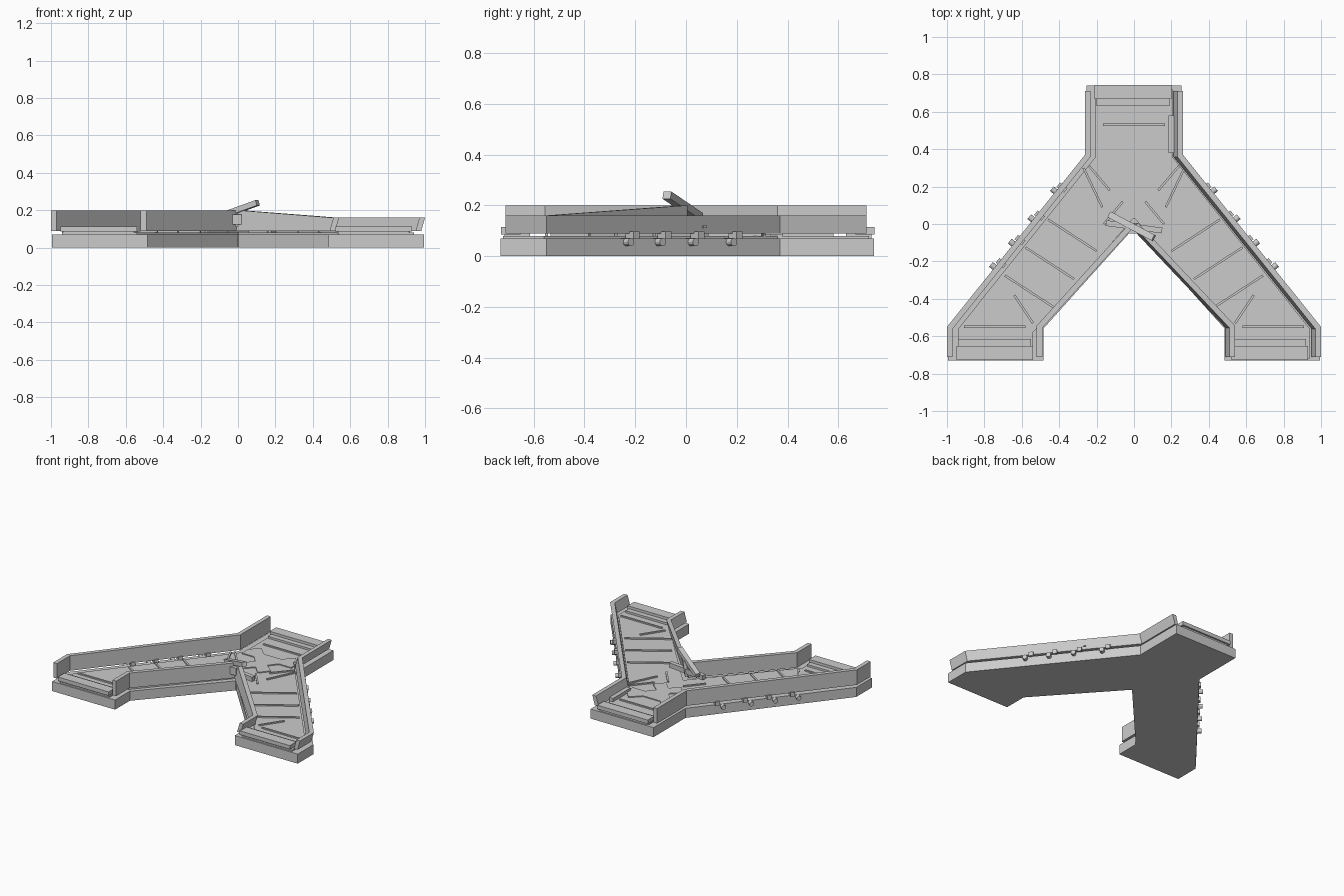
import bpy, bmesh, math
from mathutils import Vector, Matrix

if "Cube" in bpy.data.objects:
    bpy.data.objects.remove(bpy.data.objects["Cube"])


def finish(name, bm):
    bmesh.ops.recalc_face_normals(bm, faces=bm.faces)
    me = bpy.data.meshes.new(name)
    bm.to_mesh(me)
    bm.free()
    ob = bpy.data.objects.new(name, me)
    bpy.context.collection.objects.link(ob)
    return ob


def prism(name, pts, z0, z1):
    """Flat outline extruded upwards."""
    bm = bmesh.new()
    f = bm.faces.new([bm.verts.new((x, y, z0)) for x, y in pts])
    r = bmesh.ops.extrude_face_region(bm, geom=[f])
    bmesh.ops.translate(bm, vec=(0, 0, z1 - z0),
                        verts=[v for v in r["geom"] if isinstance(v, bmesh.types.BMVert)])
    return finish(name, bm)


def box(name, c, size, rot=0):
    bm = bmesh.new()
    m = Matrix.Translation(c) @ Matrix.Rotation(rot, 4, 'Z') @ Matrix.Diagonal((*size, 1))
    bmesh.ops.create_cube(bm, size=1, matrix=m)
    return finish(name, bm)


def bar(name, a, b, w, h):
    """Box running between two points in space."""
    a, b = Vector(a), Vector(b)
    q = (b - a).to_track_quat('X', 'Z')
    bm = bmesh.new()
    m = Matrix.Translation((a + b) / 2) @ q.to_matrix().to_4x4() @ Matrix.Diagonal(((b - a).length, w, h, 1))
    bmesh.ops.create_cube(bm, size=1, matrix=m)
    return finish(name, bm)


def offset(path, d):
    """Mitred offset of an open path; positive goes to its left."""
    p = [Vector(q) for q in path]
    n = []
    for a, b in zip(p, p[1:]):
        t = (b - a).normalized()
        n.append(Vector((-t.y, t.x)))
    out = []
    for i, q in enumerate(p):
        n0, n1 = n[max(i - 1, 0)], n[min(i, len(n) - 1)]
        out.append(q + (n0 + n1) * d / (1 + n0.dot(n1)))
    return out


def rail(name, path, thick, tops, lean=0.0, z0=0.09):
    bm = bmesh.new()
    rings = []
    for o, i, t in zip(path, offset(path, thick), tops):
        rings.append([bm.verts.new(c) for c in
                      ((o[0] - lean, o[1], z0), (i[0] - lean, i[1], z0), (i[0], i[1], t), (o[0], o[1], t))])
    for a, b in zip(rings, rings[1:]):
        for k in range(4):
            bm.faces.new((a[k], a[(k + 1) % 4], b[(k + 1) % 4], b[k]))
    bm.faces.new(rings[0])
    bm.faces.new(rings[-1])
    return finish(name, bm)


def mirrored(half):
    return half + [(-x, y) for x, y in reversed(half)]


# base slab and belt surface: forked outline
base = [(-.255, .74), (-.255, .37), (-.995, -.55), (-.995, -.73), (-.485, -.73), (-.485, -.56), (-.004, -.025)]
prism("base", mirrored(base), 0, .07)
belt = [(-.205, .72), (-.205, .36), (-.94, -.56), (-.94, -.72), (-.54, -.72), (-.54, -.58), (-.004, .03)]
prism("belt", mirrored(belt), .065, .08)

# guard rails: tall on the left, low and leaning on the right
outer = [(-1, -.71), (-1, -.55), (-.262, .37), (-.262, .71)]
inner = [(-.49, -.71), (-.49, -.555), (0, -.015)]
flip = lambda p: [(-x, y) for x, y in p]
rail("left_outer_rail", outer, -.03, [.2] * 4)
rail("left_inner_rail", inner, .03, [.2] * 3)
rail("right_outer_rail", flip(outer), .03, [.16] * 4, .02)
rail("right_inner_rail", [(x + .02, y) for x, y in flip(inner)[:2]] + [(0, -.015)],
     -.03, [.16, .16, .2], .02)

# stepped end thresholds
for name, x, y, s in (("left", -.745, -.69, -1), ("right", .725, -.69, -1), ("rear", -.005, .705, 1)):
    box(name + "_threshold_foot", (x, y - s * .005, .08), (.38, .06, .03))
    box(name + "_threshold", (x, y, .1), (.41, .075, .028))
    box(name + "_threshold_step", (x, y - s * .055, .085), (.39, .04, .02))

# slats across the belts, bolts and rail brackets on both arms
box("rear_slat", (0, .53, .083), (.33, .012, .012))
for s, side in ((-1, "left"), (1, "right")):
    box(side + "_end_slat", (s * .745, -.55, .083), (.33, .012, .012))
    for cx, cy in ((.56, -.36), (.45, -.21), (.33, -.06)):
        box(side + "_slat", (s * cx, cy, .083), (.31, .012, .012), s * math.radians(33))
    bar(side + "_bend_slat", (s * .54, -.53, .083), (s * .64, -.38, .083), .012, .012)
    bar(side + "_bend_slat", (s * .17, .09, .083), (s * .27, .3, .083), .012, .012)
    bar(side + "_junction_slat", (s * .06, .12, .083), (s * .16, .0, .083), .012, .012)
    bar(side + "_upper_slat", (s * .13, .18, .083), (s * .24, .31, .083), .012, .012)
    d = Vector((s * .78, .627, 0))
    for y in (-.235, -.11, .02, .17):
        p = Vector((s * (.255 + (.37 - y) * .804), y, .055))
        bm = bmesh.new()
        m = Matrix.Translation(p) @ d.to_track_quat('Z', 'Y').to_matrix().to_4x4()
        bmesh.ops.create_cone(bm, cap_ends=True, segments=12, radius1=.016, radius2=.016, depth=.06, matrix=m)
        finish(side + "_bolt", bm)
        b = p - d * .04
        box(side + "_rail_bracket", (b.x, b.y + .05, .082), (.05, .03, .03), s * math.radians(38.8))
    box(side + "_rail_latch", (s * .487, .07, .115), (.02, .018, .01), s * math.radians(38.8))

# junction plate
plate = [(0, .4), (-.07, .4), (-.14, .47), (-.2, .4), (-.2, .33), (-.1, .33),
         (-.05, .27), (-.12, .21), (-.06, .14), (-.004, .2)]
prism("junction_plate", plate + [(-x, y) for x, y in reversed(plate[1:])], .075, .087)
box("rear_side_guide", (.2, .48, .09), (.03, .2, .03))

# diverter: cross bar through the fork, pivot block and tilted lever
bar("diverter_bar", (-.15, .005, .13), (.15, -.035, .13), .03, .035)
box("diverter_pivot", (-.005, -.03, .15), (.05, .04, .055))
bar("diverter_lever", (-.13, .05, .155), (.105, -.075, .24), .035, .03)
